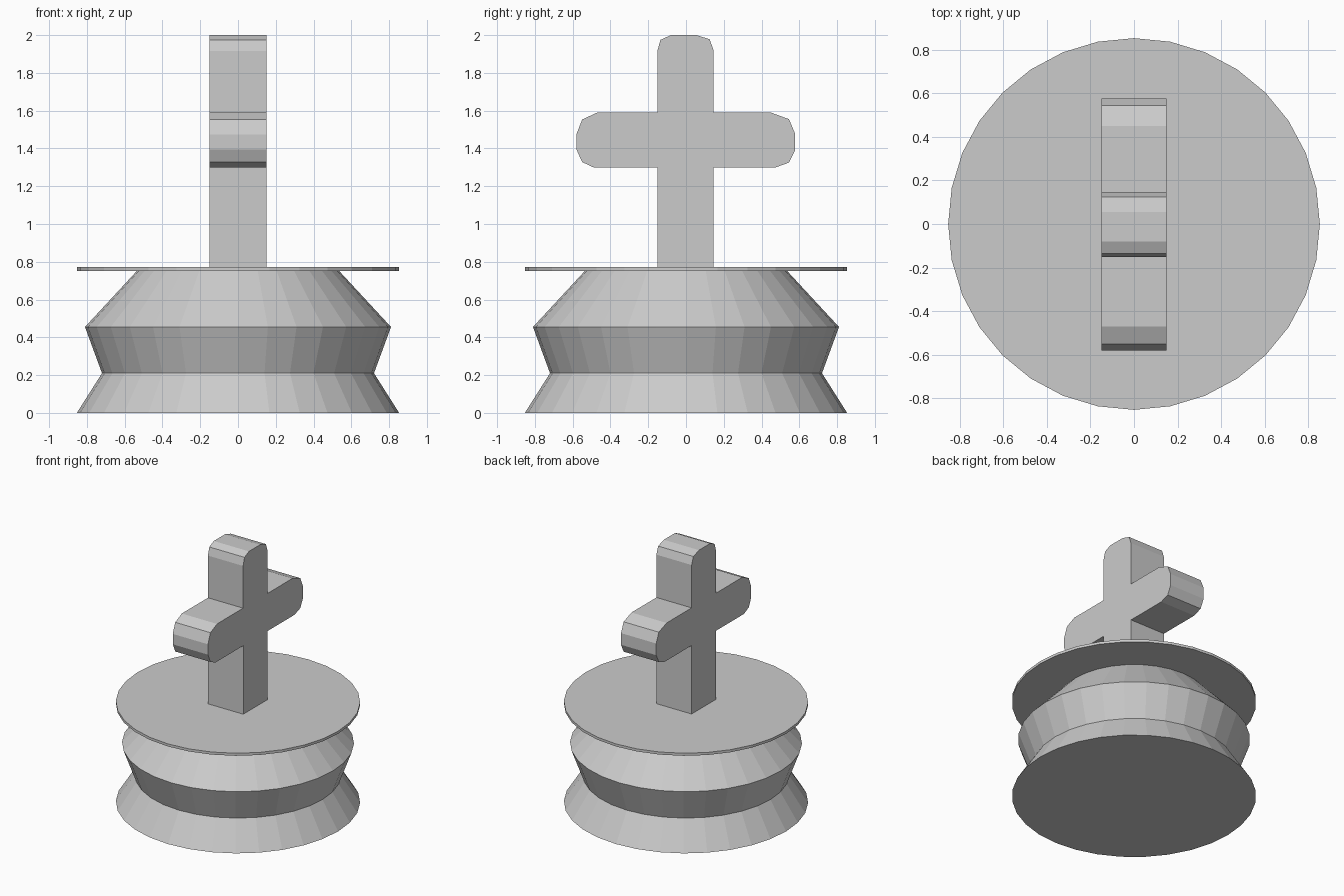
import bpy, bmesh, math

if "Cube" in bpy.data.objects:
    bpy.data.objects.remove(bpy.data.objects["Cube"])

SIDES = 32


def make_object(name, bm):
    bmesh.ops.recalc_face_normals(bm, faces=bm.faces[:])
    mesh = bpy.data.meshes.new(name)
    bm.to_mesh(mesh)
    bm.free()
    obj = bpy.data.objects.new(name, mesh)
    bpy.context.collection.objects.link(obj)
    return obj


def turned(name, profile):
    """Closed faceted solid from (radius, height) rings."""
    bm = bmesh.new()
    rings = []
    for r, z in profile:
        rings.append([bm.verts.new((r * math.cos(2 * math.pi * i / SIDES),
                                    r * math.sin(2 * math.pi * i / SIDES), z))
                      for i in range(SIDES)])
    for low, high in zip(rings, rings[1:]):
        for i in range(SIDES):
            j = (i + 1) % SIDES
            bm.faces.new((low[i], low[j], high[j], high[i]))
    bm.faces.new(rings[0][::-1])
    bm.faces.new(rings[-1])
    return make_object(name, bm)


def extruded(name, outline, half_width):
    """Extrude a (y, z) outline along x."""
    bm = bmesh.new()
    face = bm.faces.new([bm.verts.new((-half_width, y, z)) for y, z in outline])
    new = bmesh.ops.extrude_face_region(bm, geom=[face], use_keep_orig=True)
    verts = [g for g in new["geom"] if isinstance(g, bmesh.types.BMVert)]
    bmesh.ops.translate(bm, verts=verts, vec=(2 * half_width, 0, 0))
    return make_object(name, bm)


# Waisted pedestal and thin plate on top
turned("pedestal", [(0.853, 0), (0.72, 0.21), (0.81, 0.455), (0.535, 0.752)])
turned("top_plate", [(0.853, 0.752), (0.853, 0.772)])

# Cross with chamfered, rounded ends
extruded("cross", [
    (-0.15, 0.77), (0.146, 0.77), (0.146, 1.30),
    (0.475, 1.30), (0.545, 1.325), (0.577, 1.39),            # right arm
    (0.577, 1.48), (0.545, 1.555), (0.45, 1.59), (0.146, 1.59),
    (0.146, 1.92), (0.125, 1.978), (0.055, 2.0),             # top
    (-0.08, 2.0), (-0.135, 1.975), (-0.152, 1.915), (-0.152, 1.59),
    (-0.47, 1.59), (-0.55, 1.553), (-0.58, 1.475),           # left arm
    (-0.58, 1.395), (-0.55, 1.328), (-0.49, 1.30), (-0.15, 1.30),
], 0.15)
